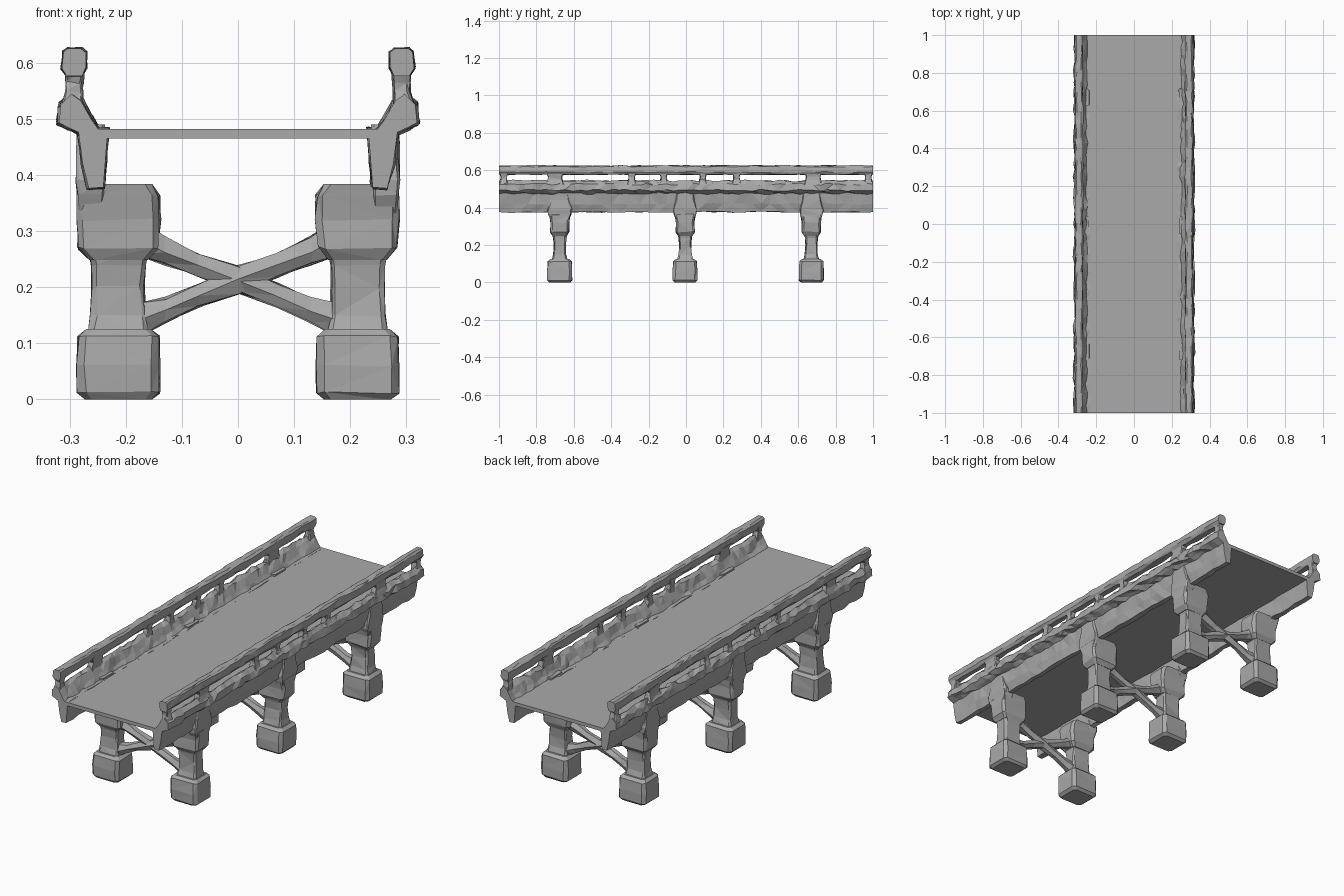
import bpy, bmesh, random
from math import cos, sin, pi
from mathutils import Vector

cube = bpy.data.objects.get("Cube")
if cube:
    bpy.data.objects.remove(cube, do_unlink=True)

random.seed(4)
stone = bpy.data.materials.new("stone grey")
stone.use_nodes = True
GREY = (0.4, 0.4, 0.4, 1)
stone.diffuse_color = GREY
stone.node_tree.nodes["Principled BSDF"].inputs["Base Color"].default_value = GREY


def loft(name, rings, rough=0.0):
    """Skin a closed row of rings, roughened a little on the inner rings."""
    bm = bmesh.new()
    rows = []
    for i, ring in enumerate(rings):
        inner = 0 < i < len(rings) - 1
        r = rough if inner else 0
        rows.append([bm.verts.new(Vector(p) + Vector([random.uniform(-r, r) for _ in range(3)]))
                     for p in ring])
    n = len(rows[0])
    for a, b in zip(rows, rows[1:]):
        for k in range(n):
            bm.faces.new((a[k], a[(k + 1) % n], b[(k + 1) % n], b[k]))
    bm.faces.new(rows[0])
    bm.faces.new(rows[-1])
    bmesh.ops.recalc_face_normals(bm, faces=bm.faces)
    bmesh.ops.triangulate(bm, faces=bm.faces)
    mesh = bpy.data.meshes.new(name)
    bm.to_mesh(mesh)
    bm.free()
    mesh.materials.append(stone)
    obj = bpy.data.objects.new(name, mesh)
    bpy.context.collection.objects.link(obj)
    return obj


def beam(name, profile, side, steps, rough):
    """Extrude an (x, z) profile along the whole bridge."""
    ys = [-1 + 2 * i / steps for i in range(steps + 1)]
    return loft(name, [[(side * x, y, z) for x, z in profile] for y in ys], rough)


def column(name, levels, rough=0.0):
    """Stack chamfered rectangles: x centre, y centre, half x, half y, z."""
    rings = []
    for cx, cy, hx, hy, z in levels:
        c = min(hx, hy) * 0.22
        rings.append([(cx + sx * (hx - a), cy + sy * (hy - b), z)
                      for sx, sy, a, b in ((1, 1, c, 0), (1, 1, 0, c), (1, -1, 0, c), (1, -1, c, 0),
                                           (-1, -1, c, 0), (-1, -1, 0, c), (-1, 1, 0, c), (-1, 1, c, 0))])
    return loft(name, rings, rough)


def strut(name, points, half_y, half_z, y):
    """Faceted brace through (x, z, scale) points."""
    return loft(name, [[(x, y + s * half_y * cos(k * pi / 3), z + s * half_z * sin(k * pi / 3))
                        for k in range(6)] for x, z, s in points], 0.003)


# Walkway slab
beam("deck", [(-0.26, 0.465), (0.26, 0.465), (0.26, 0.482), (-0.26, 0.482)], 1, 1, 0)

girder = [(0.24, 0.378), (0.266, 0.376), (0.277, 0.42), (0.285, 0.482), (0.232, 0.482), (0.236, 0.43)]
curb = [(0.28, 0.474), (0.302, 0.484), (0.319, 0.493), (0.316, 0.525), (0.297, 0.544),
        (0.28, 0.532), (0.262, 0.5), (0.245, 0.476)]
handrail = [(0.278, 0.576), (0.305, 0.576), (0.314, 0.59), (0.311, 0.619), (0.304, 0.625),
            (0.28, 0.625), (0.271, 0.618), (0.271, 0.592)]
post_ys = (-0.975, -0.7, -0.29, -0.12, 0.09, 0.27, 0.68, 0.975)
pier_ys = (-0.675, -0.005, 0.67)

for side, label in ((1, "left"), (-1, "right")):
    # Edge beams and railings
    beam("girder_" + label, girder, side, 40, 0.004)
    beam("curb_" + label, curb, side, 56, 0.006)
    beam("handrail_" + label, handrail, side, 40, 0.003)
    for i, y in enumerate(post_ys):
        w = 0.04 if i in (1, 6) else 0.017
        column(f"railing_post_{label}_{i + 1}",
               [(side * 0.296, y, 0.02, w + 0.008, 0.52), (side * 0.292, y, 0.014, w, 0.548),
                (side * 0.291, y, 0.014, w * 0.9, 0.565), (side * 0.291, y, 0.018, w + 0.008, 0.59)], 0.003)

    # Piers: foot, shaft, capital and outer bracket
    for i, y in enumerate(pier_ys):
        x = side * 0.213
        column(f"foot_{label}_{i + 1}",
               [(x, y, 0.06, 0.055, 0), (x, y, 0.073, 0.066, 0.012), (x, y, 0.074, 0.066, 0.06),
                (x, y, 0.072, 0.063, 0.112), (x, y, 0.058, 0.05, 0.125)], 0.002)
        column(f"shaft_{label}_{i + 1}",
               [(x, y, 0.055, 0.044, 0.115), (x, y, 0.048, 0.034, 0.15), (x, y, 0.046, 0.031, 0.2),
                (x, y, 0.047, 0.034, 0.24), (x, y, 0.055, 0.042, 0.27)], 0.003)
        column(f"capital_{label}_{i + 1}",
               [(x, y, 0.052, 0.038, 0.248), (x, y, 0.071, 0.05, 0.27), (x, y, 0.074, 0.05, 0.32),
                (x, y, 0.073, 0.056, 0.362), (x, y, 0.06, 0.06, 0.384)], 0.003)
        bx = side * 0.262
        column(f"bracket_{label}_{i + 1}",
               [(bx, y, 0.022, 0.046, 0.33), (bx, y, 0.024, 0.06, 0.365), (bx, y, 0.025, 0.064, 0.39),
                (bx, y, 0.025, 0.05, 0.44), (bx, y, 0.025, 0.045, 0.49)], 0.003)

        # Diagonal half of the cross brace
        s = side
        strut(f"cross_brace_{label}_{i + 1}",
              [(-s * 0.18, 0.14, 1.5), (-s * 0.13, 0.158, 1.05), (-s * 0.07, 0.185, 0.95), (0, 0.213, 1.1),
               (s * 0.07, 0.238, 0.95), (s * 0.13, 0.265, 1.15), (s * 0.18, 0.29, 1.6)],
              0.022, 0.024, y)
